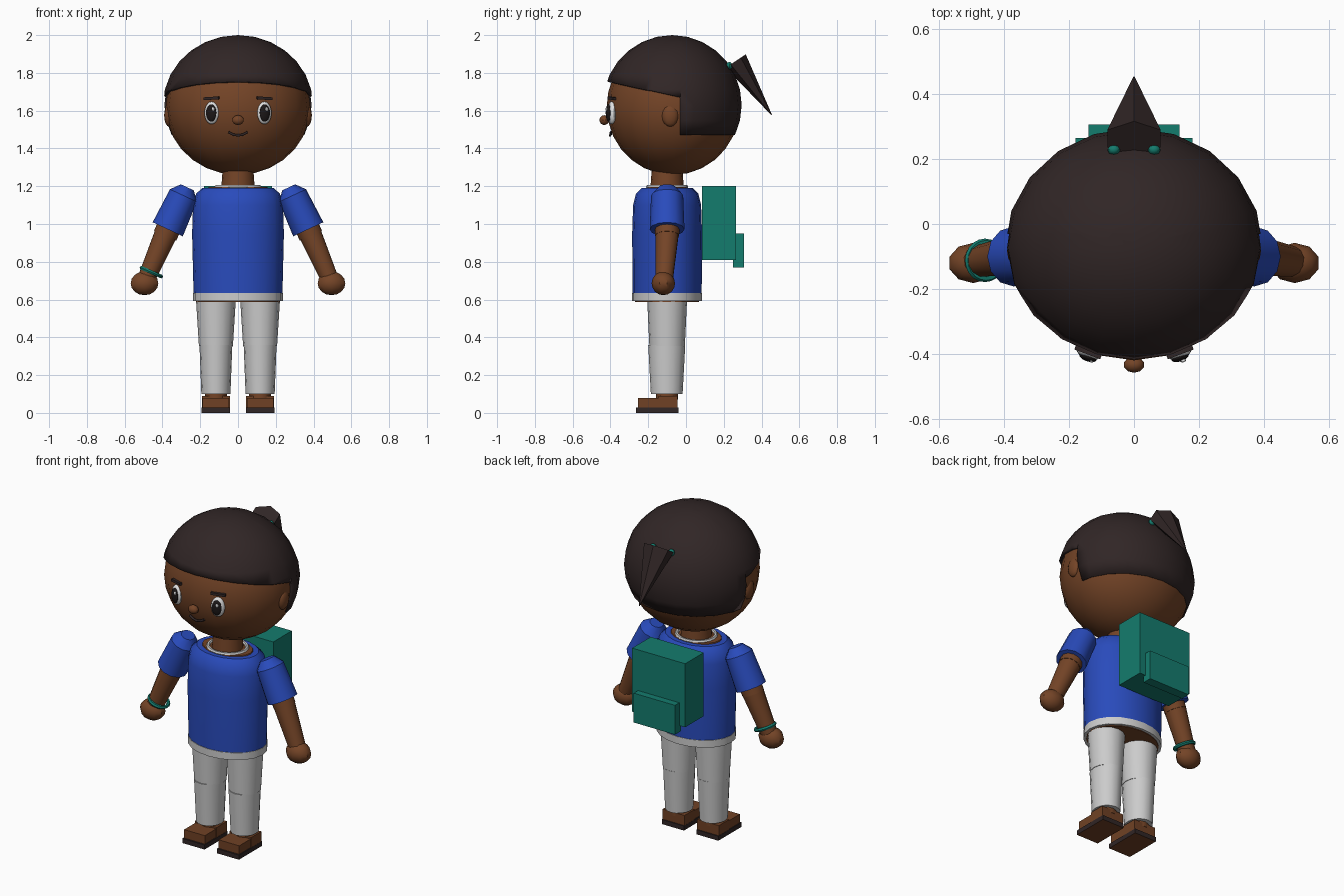
import bpy, bmesh, math
from mathutils import Vector, Matrix

cube = bpy.data.objects.get("Cube")
if cube:
    bpy.data.objects.remove(cube, do_unlink=True)


def material(name, r, g, b):
    m = bpy.data.materials.new(name)
    m.use_nodes = True
    m.diffuse_color = (r, g, b, 1)
    m.node_tree.nodes["Principled BSDF"].inputs["Base Color"].default_value = (r, g, b, 1)
    return m


SKIN = material("brown skin", 0.175, 0.058, 0.02)
HAIR = material("dark hair", 0.03, 0.019, 0.019)
BLUE = material("blue shirt", 0.022, 0.07, 0.5)
TEAL = material("teal", 0.007, 0.2, 0.155)
WHITE = material("off white", 0.6, 0.6, 0.6)
LEATHER = material("brown leather", 0.16, 0.053, 0.018)
EYE_WHITE = material("eye white", 0.75, 0.75, 0.75)
BLACK = material("near black", 0.012, 0.009, 0.009)
parts = []


def finish(name, bm, *mats):
    bmesh.ops.recalc_face_normals(bm, faces=bm.faces)
    me = bpy.data.meshes.new(name)
    bm.to_mesh(me)
    bm.free()
    for m in mats:
        me.materials.append(m)
    ob = bpy.data.objects.new(name, me)
    bpy.context.collection.objects.link(ob)
    parts.append(ob)
    return ob


def lathe(name, base, axis, rings, mat, segs=16, phase=0.0):
    """Capped loft of ellipses (distance, rx, ry) along an axis."""
    bm = bmesh.new()
    turn = Vector((0, 0, 1)).rotation_difference(Vector(axis))
    loops = []
    for d, rx, ry in rings:
        loop = []
        for i in range(segs):
            a = phase + math.tau * i / segs
            p = turn @ Vector((rx * math.cos(a), ry * math.sin(a), d))
            loop.append(bm.verts.new(p + Vector(base)))
        loops.append(loop)
    for lo, hi in zip(loops, loops[1:]):
        for i in range(segs):
            j = (i + 1) % segs
            bm.faces.new((lo[i], lo[j], hi[j], hi[i]))
    bm.faces.new(loops[0])
    bm.faces.new(loops[-1])
    return finish(name, bm, mat)


def sphere_into(bm, loc, radii, u=20, v=14, turn_z=0.0):
    mx = Matrix.Translation(loc) @ Matrix.Rotation(turn_z, 4, 'Z') @ Matrix.Diagonal((*radii, 1))
    return bmesh.ops.create_uvsphere(bm, u_segments=u, v_segments=v, radius=1, matrix=mx)["verts"]


def ball(name, loc, radii, mat, u=20, v=14, turn_z=0.0):
    bm = bmesh.new()
    sphere_into(bm, loc, radii, u, v, turn_z)
    return finish(name, bm, mat)


def box(name, lo, hi, *mats, turn=Matrix()):
    bm = bmesh.new()
    lo, hi = Vector(lo), Vector(hi)
    mx = Matrix.Translation((lo + hi) / 2) @ turn @ Matrix.Diagonal((*(hi - lo), 1))
    bmesh.ops.create_cube(bm, size=1, matrix=mx)
    return finish(name, bm, *mats)


def ring(name, loc, axis, major, minor, mat):
    bpy.ops.mesh.primitive_torus_add(major_segments=20, minor_segments=6,
                                     major_radius=major, minor_radius=minor, location=loc)
    ob = bpy.context.object
    ob.name = name
    ob.rotation_euler = Vector((0, 0, 1)).rotation_difference(Vector(axis)).to_euler()
    ob.data.materials.append(mat)
    parts.append(ob)
    return ob


UP = (0, 0, 1)

# Head
ball("head", (0, -0.068, 1.62), (0.383, 0.352, 0.36), SKIN)
ball("nose", (0, -0.433, 1.55), (0.032, 0.025, 0.026), SKIN, 10, 8)
lathe("neck", (0, -0.1, 1.17), UP, [(0, 0.09, 0.09), (0.14, 0.08, 0.08)], SKIN)

# Hair: slanted fringe in front, straight bob behind the ears
bm = bmesh.new()
for cuts in ([((0, -0.03, 0), (0, 1, 0)), ((0, -0.42, 1.755), (0, -0.21, -0.98))],
             [((0, -0.03, 0), (0, -1, 0)), ((0, 0, 1.47), (0, 0, -1))]):
    piece = bmesh.new()
    sphere_into(piece, (0, -0.073, 1.63), (0.397, 0.368, 0.37))
    for co, no in cuts:
        geom = piece.verts[:] + piece.edges[:] + piece.faces[:]
        bmesh.ops.bisect_plane(piece, geom=geom, plane_co=co, plane_no=no, clear_outer=True)
    tmp = bpy.data.meshes.new("hair_piece")
    piece.to_mesh(tmp)
    piece.free()
    bm.from_mesh(tmp)
    bpy.data.meshes.remove(tmp)
bmesh.ops.remove_doubles(bm, verts=bm.verts, dist=0.0005)
hair = finish("hair", bm, HAIR)
shell = hair.modifiers.new("thickness", 'SOLIDIFY')
shell.thickness = 0.015
shell.offset = -1

# Ponytail
lathe("ponytail", (0, 0.263, 1.863), (0, 0.19, -0.285),
      [(0, 0.095, 0.064), (0.343, 0.002, 0.002)], HAIR, 6, math.pi / 2)

# Mouth
curve = bpy.data.curves.new("mouth", 'CURVE')
curve.dimensions = '3D'
curve.bevel_depth = 0.007
curve.bevel_resolution = 1
line = curve.splines.new('POLY')
line.points.add(4)
for p, (x, z) in zip(line.points, [(-0.05, 1.486), (-0.025, 1.473), (0, 1.469), (0.025, 1.473), (0.05, 1.486)]):
    p.co = (x, -0.402 + abs(x) * 0.1, z, 1)
curve.materials.append(HAIR)
bpy.context.collection.objects.link(bpy.data.objects.new("mouth", curve))

# Torso, neckline and hem
lathe("shirt", (0, -0.1, 0), UP,
      [(0.62, 0.235, 0.183), (0.95, 0.243, 0.185), (1.1, 0.238, 0.18),
       (1.16, 0.222, 0.165), (1.19, 0.19, 0.135)], BLUE, 20)
lathe("shirt_hem", (0, -0.1, 0), UP, [(0.592, 0.238, 0.186), (0.636, 0.238, 0.186)], WHITE, 20)
lathe("hips", (0, -0.1, 0), UP, [(0.588, 0.222, 0.17), (0.62, 0.222, 0.17)], SKIN, 20)
lathe("neckline", (0, -0.1, 0), UP, [(1.17, 0.165, 0.115), (1.196, 0.155, 0.105)], SKIN, 20)
ring("collar", (0, -0.1, 1.196), UP, 0.113, 0.011, WHITE).scale.y = 0.9

# Backpack
box("backpack", (-0.18, 0.085, 0.81), (0.18, 0.265, 1.2), TEAL)
box("backpack_pocket", (-0.14, 0.25, 0.77), (0.14, 0.307, 0.95), TEAL)

# Paired parts
for s, side in ((1, "left"), (-1, "right")):
    # Face
    ball(f"{side}_ear", (s * 0.365, -0.083, 1.575), (0.026, 0.045, 0.06), SKIN, 12, 8)
    turn = s * 0.36
    ball(f"{side}_eye", (s * 0.14, -0.394, 1.588), (0.04, 0.022, 0.06), EYE_WHITE, 16, 10, turn)
    ball(f"{side}_pupil", (s * 0.142, -0.409, 1.588), (0.029, 0.014, 0.046), BLACK, 14, 10, turn)
    ball(f"{side}_eye_glint", (s * 0.142 + 0.01, -0.421, 1.608), (0.009, 0.005, 0.011), EYE_WHITE, 8, 6, turn)
    tilt = Matrix.Rotation(turn, 4, 'Z') @ Matrix.Rotation(s * 0.06, 4, 'Y')
    box(f"{side}_eyebrow", (s * 0.14 - 0.042, -0.402, 1.658), (s * 0.14 + 0.042, -0.38, 1.673), HAIR, turn=tilt)
    ball(f"{side}_hair_tie", (s * 0.062, 0.229, 1.838), (0.02, 0.017, 0.02), TEAL, 8, 6)

    # Arm
    lathe(f"{side}_sleeve", (s * 0.372, -0.1, 0.972), (-s * 0.42, 0, 0.9),
          [(0, 0.088, 0.092), (0.197, 0.079, 0.085), (0.245, 0.038, 0.045)], BLUE, 12)
    lathe(f"{side}_upper_arm", (s * 0.35, -0.1, 1.02), (s * 0.4, 0, -0.92),
          [(0, 0.066, 0.066), (0.09, 0.064, 0.064)], SKIN, 12)
    lathe(f"{side}_forearm", (s * 0.383, -0.1, 0.945), (s * 0.4, -0.06, -0.92),
          [(0, 0.062, 0.062), (0.25, 0.048, 0.048)], SKIN, 12)
    ball(f"{side}_hand", (s * 0.495, -0.12, 0.686), (0.077, 0.062, 0.063), SKIN, 10, 8)

    # Trouser leg
    x = s * 0.117
    lathe(f"{side}_thigh", (x, -0.1, 0), UP, [(0.61, 0.106, 0.106), (0.355, 0.09, 0.094)], WHITE)
    lathe(f"{side}_shin", (x, -0.102, 0), UP, [(0.36, 0.087, 0.098), (0.1, 0.077, 0.084)], WHITE)
    lathe(f"{side}_ankle", (x, -0.1, 0), UP, [(0.13, 0.058, 0.058), (0.07, 0.058, 0.058)], SKIN, 12)

    # Shoe
    sole = box(f"{side}_sole", (x - 0.075, -0.265, 0), (x + 0.075, -0.04, 0.028), HAIR, LEATHER)
    for f in sole.data.polygons:
        f.material_index = int(f.normal.z < -0.5)
    box(f"{side}_shoe", (x - 0.07, -0.255, 0.028), (x + 0.07, -0.05, 0.08), LEATHER)
    box(f"{side}_shoe_heel", (x - 0.074, -0.145, 0.028), (x + 0.074, -0.046, 0.09), LEATHER)

# Bracelet
ring("bracelet", (-0.459, -0.112, 0.745), (-0.4, 0, -0.92), 0.056, 0.011, TEAL)

# Smooth rounded parts, keep corners crisp
bpy.ops.object.select_all(action='DESELECT')
for ob in parts:
    ob.select_set(True)
bpy.context.view_layer.objects.active = parts[0]
bpy.ops.object.shade_smooth_by_angle(angle=math.radians(35))
